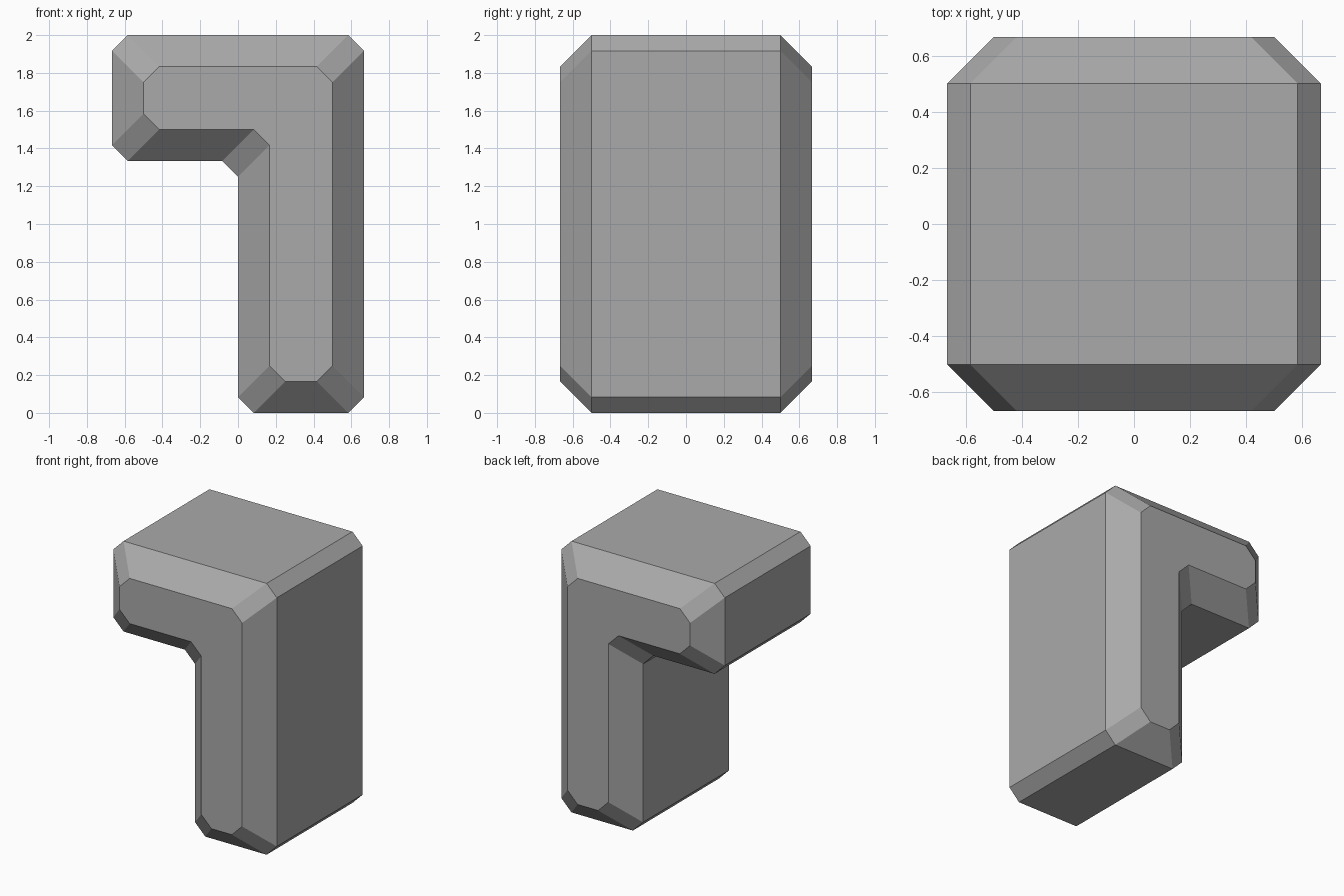
import bpy
import bmesh
from mathutils import Vector

if "Cube" in bpy.data.objects:
    bpy.data.objects.remove(bpy.data.objects["Cube"], do_unlink=True)

# Main dimensions: a square unit of 2/3, cut with large and small bevels
U = 2 / 3
BEVEL = U / 4
CHAMFER = U / 8

# Hook outline (x, z), counter-clockwise seen from the front
CORNERS = [Vector(p) for p in [(-U, 2), (-U, 2 * U), (0, 2 * U),
                               (0, 0), (U, 0), (U, 2)]]


def outline(inset):
    """Inset the right-angled outline, then chamfer every corner."""
    count = len(CORNERS)
    moved = []
    for i, p in enumerate(CORNERS):
        before = (p - CORNERS[i - 1]).normalized()
        after = (CORNERS[(i + 1) % count] - p).normalized()
        normals = Vector((-before.y, before.x)) + Vector((-after.y, after.x))
        moved.append(p + normals * inset)
    points = []
    for i, p in enumerate(moved):
        for q in (moved[i - 1], moved[(i + 1) % count]):
            points.append(p + (q - p).normalized() * CHAMFER)
    return points


# Hooked block: four outline rings from front to back, bridged and capped
bm = bmesh.new()
rings = []
for y, inset in [(-U, BEVEL), (BEVEL - U, 0), (U - BEVEL, 0), (U, BEVEL)]:
    rings.append([bm.verts.new((p.x, y, p.y)) for p in outline(inset)])
for a, b in zip(rings, rings[1:]):
    for i in range(len(a)):
        bm.faces.new((a[i - 1], a[i], b[i], b[i - 1]))
bm.faces.new(rings[0])
bm.faces.new(rings[-1][::-1])
bmesh.ops.recalc_face_normals(bm, faces=bm.faces)

mesh = bpy.data.meshes.new("hooked_block")
bm.to_mesh(mesh)
bm.free()
block = bpy.data.objects.new("hooked_block", mesh)
bpy.context.collection.objects.link(block)

# Plain grey
grey = bpy.data.materials.new("grey")
grey.use_nodes = True
colour = (0.4, 0.4, 0.4, 1)
grey.diffuse_color = colour
grey.node_tree.nodes["Principled BSDF"].inputs["Base Color"].default_value = colour
mesh.materials.append(grey)
